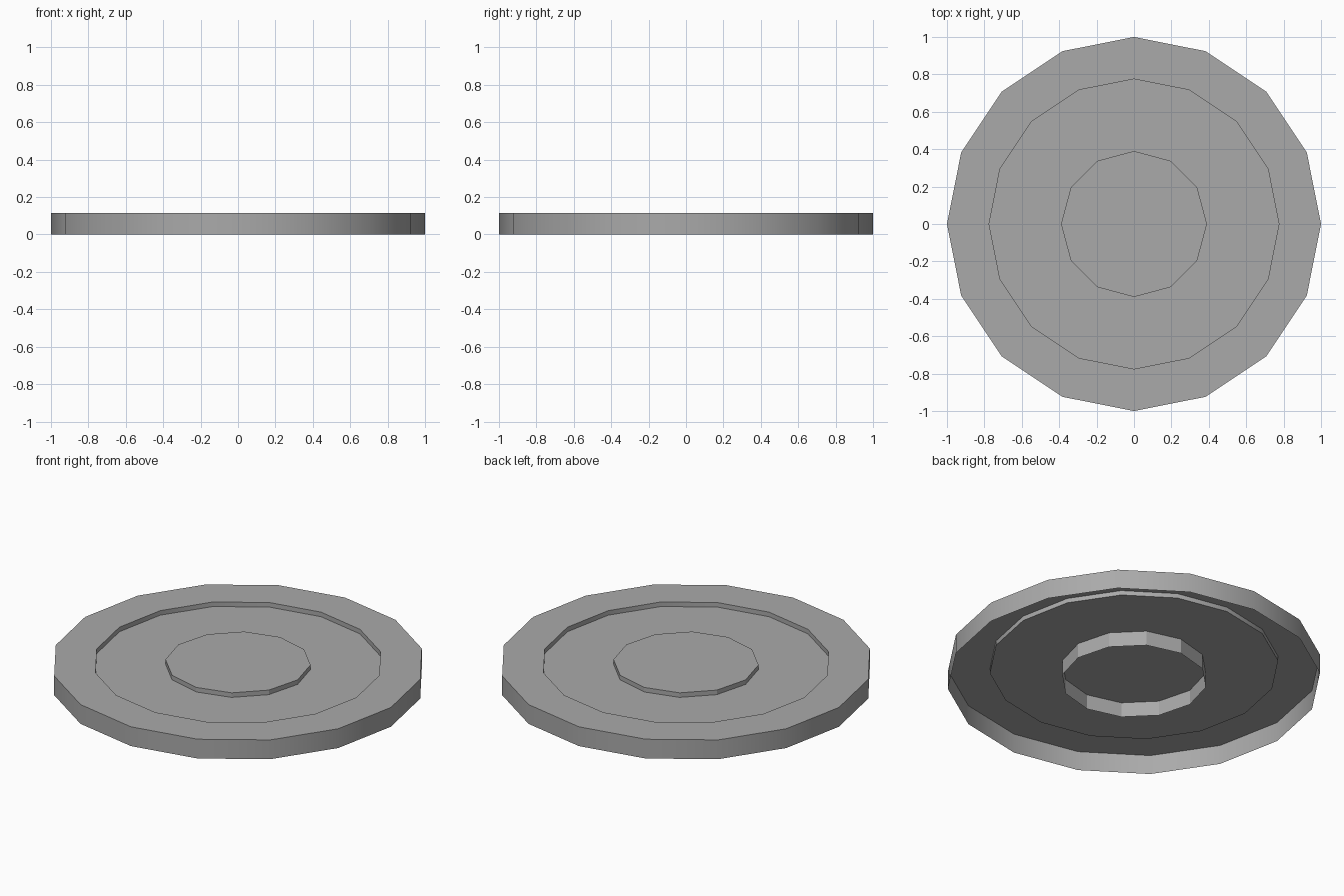
import bpy, bmesh
from math import cos, sin, pi, radians

if "Cube" in bpy.data.objects:
    bpy.data.objects.remove(bpy.data.objects["Cube"])

TOP, FLOOR = 0.114, 0.087

grey = bpy.data.materials.new("plain grey")
grey.use_nodes = True
colour = (0.4, 0.4, 0.4, 1)
grey.diffuse_color = colour
grey.node_tree.nodes["Principled BSDF"].inputs["Base Color"].default_value = colour


def open_shell(name, sides, profile):
    """Turn a (radius, z) profile into a thin shell, capped at its last ring."""
    bm = bmesh.new()
    rings = [[bm.verts.new((r * cos(2 * pi * i / sides), r * sin(2 * pi * i / sides), z))
              for i in range(sides)] for r, z in profile]
    for low, high in zip(rings, rings[1:]):
        for i in range(sides):
            j = (i + 1) % sides
            bm.faces.new((low[i], low[j], high[j], high[i]))
    bm.faces.new(rings[-1])
    mesh = bpy.data.meshes.new(name)
    bm.to_mesh(mesh)
    bm.free()
    mesh.materials.append(grey)
    obj = bpy.data.objects.new(name, mesh)
    bpy.context.collection.objects.link(obj)
    bpy.ops.object.select_all(action="DESELECT")
    obj.select_set(True)
    bpy.context.view_layer.objects.active = obj
    bpy.ops.object.shade_smooth_by_angle(angle=radians(28))
    return obj


# Rim with a shallow recess, open underneath
open_shell("recessed_disc", 16, [(1, 0), (1, TOP), (0.775, TOP), (0.775, FLOOR)])

# Central hub passing through the recess floor, open underneath
open_shell("centre_hub", 12, [(0.39, 0), (0.39, TOP)])
